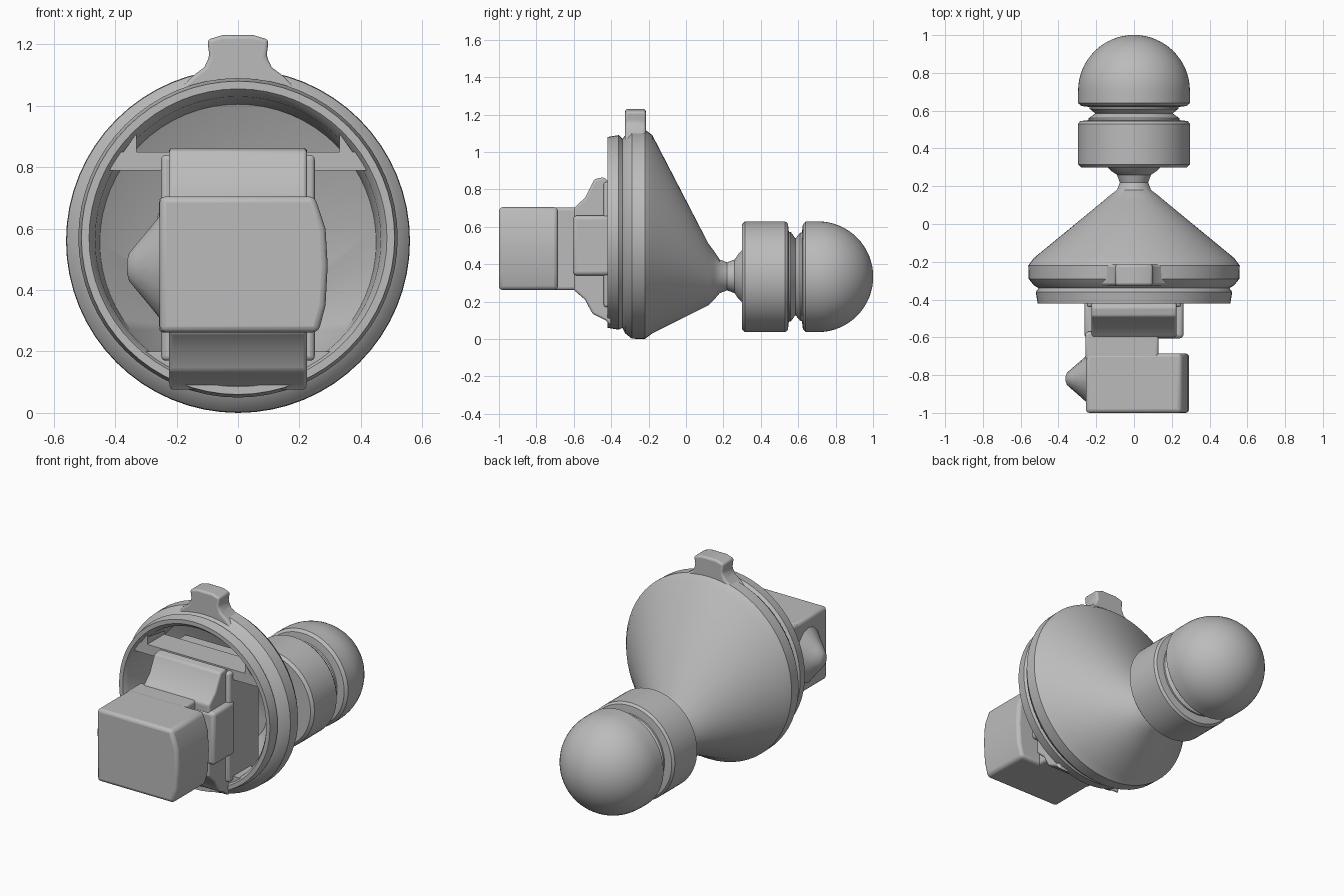
import bpy, bmesh
from math import sin, cos, pi, sqrt

if "Cube" in bpy.data.objects:
    bpy.data.objects.remove(bpy.data.objects["Cube"], do_unlink=True)

grey = bpy.data.materials.new("plain grey")
grey.use_nodes = True
colour = (0.5, 0.5, 0.5, 1)
grey.diffuse_color = colour
grey.node_tree.nodes["Principled BSDF"].inputs["Base Color"].default_value = colour


def finish(name, bm, bevel=0, angle=35):
    """Turn a bmesh into a named, shaded object."""
    bmesh.ops.recalc_face_normals(bm, faces=bm.faces)
    mesh = bpy.data.meshes.new(name)
    bm.to_mesh(mesh)
    bm.free()
    mesh.materials.append(grey)
    ob = bpy.data.objects.new(name, mesh)
    bpy.context.collection.objects.link(ob)
    if bevel:
        mod = ob.modifiers.new("rounded edges", "BEVEL")
        mod.width, mod.segments = bevel, 3
    bpy.ops.object.select_all(action="DESELECT")
    ob.select_set(True)
    bpy.context.view_layer.objects.active = ob
    bpy.ops.object.shade_smooth_by_angle(angle=angle * pi / 180)
    return ob


def loft(name, rings, sides=64):
    """Join circles given as (y, radius, centre z) into a closed body."""
    bm = bmesh.new()
    loops = [[bm.verts.new((r * cos(2 * pi * i / sides), y, cz + r * sin(2 * pi * i / sides)))
              for i in range(sides)] for y, r, cz in rings]
    for a, b in zip(loops, loops[1:]):
        for i in range(sides):
            j = (i + 1) % sides
            bm.faces.new((a[i], a[j], b[j], b[i]))
    bm.faces.new(loops[0])
    bm.faces.new(loops[-1])
    return finish(name, bm)


def prism(name, outline, axis, low, high, bevel=0.015):
    """Extrude an outline along x (outline is y, z) or y (outline is x, z)."""
    bm = bmesh.new()

    def place(p, d):
        return (d, p[0], p[1]) if axis == "x" else (p[0], d, p[1])
    a = [bm.verts.new(place(p, low)) for p in outline]
    b = [bm.verts.new(place(p, high)) for p in outline]
    bm.faces.new(a)
    bm.faces.new(b)
    for i in range(len(a)):
        j = (i + 1) % len(a)
        bm.faces.new((a[i], a[j], b[j], b[i]))
    return finish(name, bm, bevel)


def box(name, x, y, z, bevel=0.015):
    outline = [(x[0], z[0]), (x[1], z[0]), (x[1], z[1]), (x[0], z[1])]
    return prism(name, outline, "y", y[0], y[1], bevel)


# Hollow rim, skewed cone and thin neck
loft("flange_cone_and_neck", [
    (0.03, 0.17, 0.37), (-0.18, 0.45, 0.555), (-0.39, 0.465, 0.565), (-0.42, 0.485, 0.57),
    (-0.42, 0.51, 0.57), (-0.36, 0.52, 0.57), (-0.34, 0.505, 0.565), (-0.325, 0.53, 0.56),
    (-0.29, 0.558, 0.56), (-0.22, 0.56, 0.56), (-0.18, 0.53, 0.56), (0.12, 0.165, 0.345),
    (0.15, 0.13, 0.34), (0.18, 0.09, 0.335), (0.22, 0.075, 0.335), (0.26, 0.09, 0.335),
    (0.28, 0.12, 0.335), (0.31, 0.15, 0.335)])

# Knob: collar, groove and domed end
KZ, KR, DOME_Y = 0.333, 0.296, 0.705
loft("knob_collar", [(0.3, 0.26, KZ), (0.3, 0.28, KZ), (0.315, KR, KZ), (0.53, KR, KZ),
                     (0.545, 0.285, KZ), (0.55, 0.24, KZ)])
loft("knob_groove", [(0.52, 0.24, KZ), (0.56, 0.24, KZ), (0.585, 0.205, KZ),
                     (0.61, 0.235, KZ), (0.65, 0.24, KZ)])
dome = [(DOME_Y + KR * sin(t * pi / 32), KR * cos(t * pi / 32), KZ) for t in range(16)]
loft("knob_dome", [(0.62, 0.24, KZ), (0.625, 0.28, KZ), (0.64, KR, KZ)] + dome
     + [(DOME_Y + KR, 0.004, KZ)])

# Tab on top of the rim
half_tab = [(0.22, 1.02), (0.15, 1.095), (0.11, 1.125), (0.093, 1.16), (0.1, 1.215), (0.05, 1.23)]
prism("top_tab", half_tab + [(-x, z) for x, z in reversed(half_tab)], "y", -0.325, -0.215, 0.012)


# Webs that divide the rim opening into three pockets
def web(name, low, high, steps=8):
    side = []
    for i in range(steps + 1):
        z = low + (high - low) * i / steps
        side.append((sqrt(0.475 ** 2 - (z - 0.565) ** 2), z))
    return prism(name, side + [(-x, z) for x, z in reversed(side)], "y", -0.405, -0.24, 0)


web("upper_web", 0.79, 0.85)
web("lower_web", 0.094, 0.2)
box("centre_bar", (-0.25, 0.25), (-0.44, -0.15), (0.17, 0.84))
for side, name in ((-1, "right"), (1, "left")):
    prism(name + "_pocket_corner", [(side * 0.33, 0.84), (side * 0.38, 0.84), (side * 0.33, 0.91)],
          "y", -0.405, -0.24, 0)

# Stem with stepped, sloping foot
prism("stem_foot", [(-0.4, 0.07), (-0.43, 0.1), (-0.5, 0.135), (-0.54, 0.21), (-0.6, 0.262),
                    (-0.6, 0.7), (-0.54, 0.755), (-0.49, 0.855), (-0.44, 0.865), (-0.4, 0.83)],
      "x", -0.225, 0.225, 0.012)
box("side_slab", (-0.262, 0.262), (-0.605, -0.4), (0.34, 0.66), 0.02)
box("notched_neck", (-0.258, 0.13), (-0.72, -0.57), (0.262, 0.703))

# Front block with a slightly bulging left side
prism("front_block", [(-0.255, 0.262), (-0.255, 0.705), (0.25, 0.705), (0.285, 0.6),
                      (0.292, 0.48), (0.285, 0.35), (0.262, 0.262)], "y", -1, -0.685, 0.02)

# Low bump on the right side of the block
bm = bmesh.new()
sides = 16
rings = [(-0.245, 1), (-0.285, 0.72), (-0.33, 0.42), (-0.355, 0.25), (-0.362, 0.1)]
loops = [[bm.verts.new((x, -0.82 + 0.13 * s * cos(2 * pi * i / sides),
                        0.475 + 0.18 * s * sin(2 * pi * i / sides))) for i in range(sides)]
         for x, s in rings]
for a, b in zip(loops, loops[1:]):
    for i in range(sides):
        j = (i + 1) % sides
        bm.faces.new((a[i], a[j], b[j], b[i]))
bm.faces.new(loops[0])
bm.faces.new(loops[-1])
finish("side_bump", bm, angle=60)
